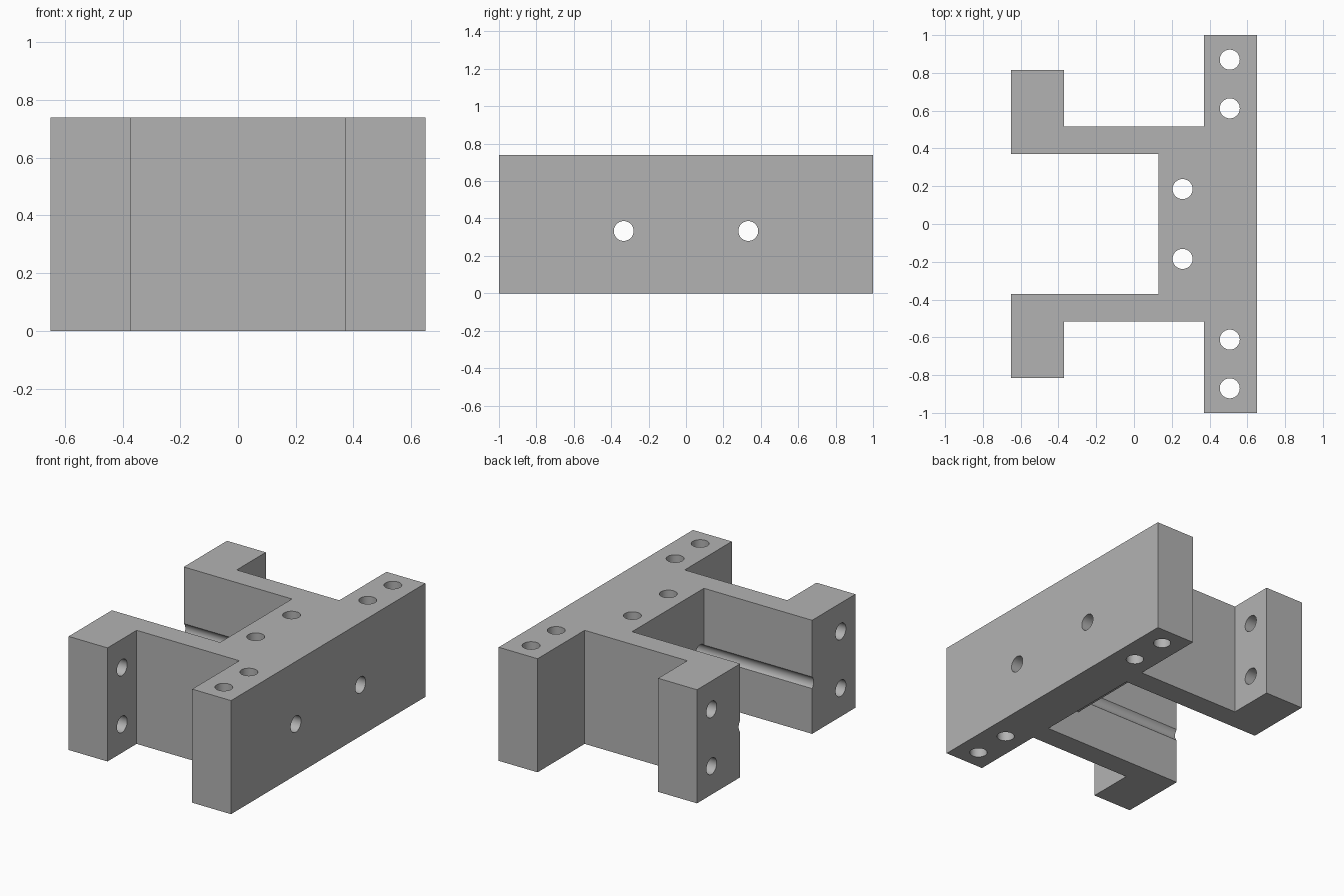
import bpy, bmesh, math
from mathutils import Matrix, Vector

if "Cube" in bpy.data.objects:
    bpy.data.objects.remove(bpy.data.objects["Cube"], do_unlink=True)

HEIGHT = 0.74
RADIUS = 0.053


def make_object(name, bm):
    bmesh.ops.recalc_face_normals(bm, faces=bm.faces)
    mesh = bpy.data.meshes.new(name)
    bm.to_mesh(mesh)
    bm.free()
    obj = bpy.data.objects.new(name, mesh)
    bpy.context.scene.collection.objects.link(obj)
    return obj


def drill(bm, centre, axis, length):
    turn = Vector((0, 0, 1)).rotation_difference(Vector(axis)).to_matrix().to_4x4()
    bmesh.ops.create_cone(bm, cap_ends=True, segments=40, radius1=RADIUS,
                          radius2=RADIUS, depth=length,
                          matrix=Matrix.Translation(centre) @ turn)


# Bracket body: half of the plan outline, mirrored across y and extruded
half = [(0.13, 0.37), (-0.65, 0.37), (-0.65, 0.815), (-0.37, 0.815),
        (-0.37, 0.515), (0.37, 0.515), (0.37, 1.0), (0.65, 1.0)]
outline = half + [(x, -y) for x, y in reversed(half)]
bm = bmesh.new()
face = bm.faces.new([bm.verts.new((x, y, 0)) for x, y in outline])
top = bmesh.ops.extrude_face_region(bm, geom=[face])
bmesh.ops.translate(bm, vec=(0, 0, HEIGHT),
                    verts=[v for v in top["geom"] if isinstance(v, bmesh.types.BMVert)])
body = make_object("bracket_body", bm)

# Recess under the middle web, between the arms
bm = bmesh.new()
bmesh.ops.create_cube(bm, size=1, matrix=Matrix.Translation((0.185, 0, 0.05))
                      @ Matrix.Diagonal((0.37, 0.74, 0.31, 1)))
recess = make_object("recess_cutter", bm)

# Bolt holes
bm = bmesh.new()
for side in (-1, 1):
    for x, y in ((0.507, 0.87), (0.507, 0.612), (0.257, 0.185)):
        drill(bm, (x, side * y, HEIGHT / 2), (0, 0, 1), 1)
    for z in (0.185, 0.555):
        drill(bm, (-0.51, side * 0.665, z), (1, 0, 0), 0.5)
    # Long rod hole, which also grooves the inner arm faces
    drill(bm, (0, side * 0.333, 0.333), (1, 0, 0), 2)
holes = make_object("hole_cutter", bm)

# Cut, bake the result and remove the cutters
for cutter in (recess, holes):
    cutter.hide_render = True
    mod = body.modifiers.new(cutter.name, "BOOLEAN")
    mod.operation = "DIFFERENCE"
    mod.solver = "EXACT"
    mod.object = cutter
bpy.context.view_layer.update()
cut = bpy.data.meshes.new_from_object(
    body.evaluated_get(bpy.context.evaluated_depsgraph_get()))
body.modifiers.clear()
body.data = cut
for cutter in (recess, holes):
    bpy.data.objects.remove(cutter, do_unlink=True)

# Plain grey metal
grey = bpy.data.materials.new("plain_grey")
grey.use_nodes = True
colour = (0.45, 0.45, 0.45, 1)
grey.diffuse_color = colour
grey.node_tree.nodes["Principled BSDF"].inputs["Base Color"].default_value = colour
body.data.materials.clear()
body.data.materials.append(grey)

bpy.ops.object.select_all(action="DESELECT")
body.select_set(True)
bpy.context.view_layer.objects.active = body
bpy.ops.object.shade_smooth_by_angle(angle=math.radians(30))
